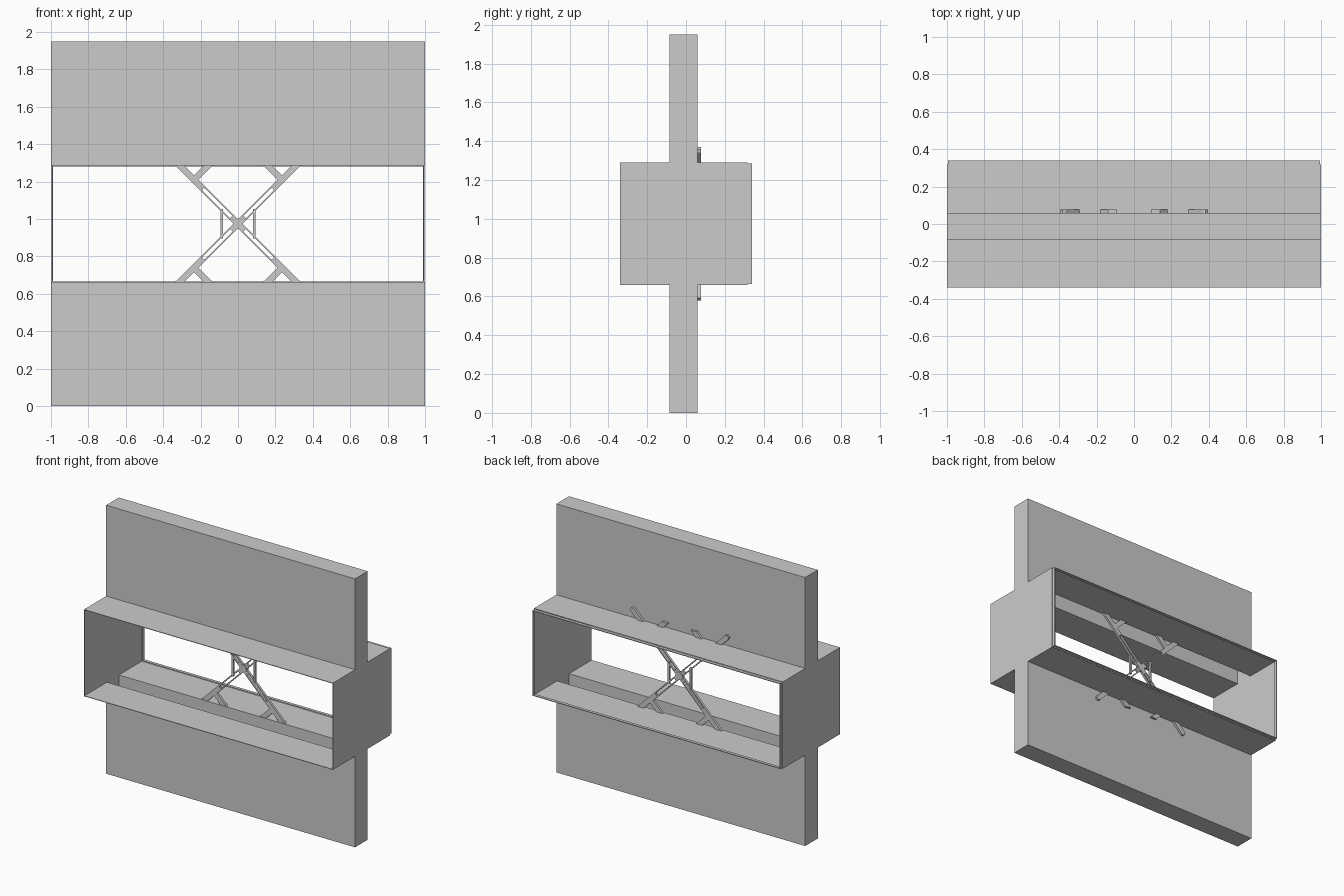
import bpy, bmesh, math
from mathutils import Matrix, Vector

if "Cube" in bpy.data.objects:
    bpy.data.objects.remove(bpy.data.objects["Cube"])

CZ = 0.975          # height of the brace hub
Y0, Y1 = 0.06, 0.077  # brace depth range


def make_object(name, bm):
    mesh = bpy.data.meshes.new(name)
    bm.to_mesh(mesh)
    bm.free()
    ob = bpy.data.objects.new(name, mesh)
    bpy.context.collection.objects.link(ob)
    return ob


def solid_profile(name, pts, direction, drop=None):
    """Extrude a closed outline; optionally drop the faces that drop() selects."""
    bm = bmesh.new()
    face = bm.faces.new([bm.verts.new(p) for p in pts])
    res = bmesh.ops.extrude_face_region(bm, geom=[face], use_keep_orig=True)
    verts = [g for g in res["geom"] if isinstance(g, bmesh.types.BMVert)]
    bmesh.ops.translate(bm, verts=verts, vec=Vector(direction))
    bmesh.ops.recalc_face_normals(bm, faces=bm.faces)
    if drop:
        gone = [f for f in bm.faces if drop(f.calc_center_median())]
        bmesh.ops.delete(bm, geom=gone, context="FACES")
    return make_object(name, bm)


def box(name, lo, hi):
    (x0, y0, z0), (x1, y1, z1) = lo, hi
    pts = [(x0, y0, z0), (x1, y0, z0), (x1, y0, z1), (x0, y0, z1)]
    return solid_profile(name, pts, (0, y1 - y0, 0))


# Hollow wall shell: plus-shaped section, open at the front and back of the box
FRONT, BACK = -0.34, 0.318
outline = [(-0.085, 0), (0.06, 0), (0.06, 0.66), (BACK, 0.66), (BACK, 1.29),
           (0.06, 1.29), (0.06, 1.95), (-0.085, 1.95), (-0.085, 1.29),
           (FRONT, 1.29), (FRONT, 0.66), (-0.085, 0.66)]
shell = solid_profile("wall_shell", [(-1, y, z) for y, z in outline], (2, 0, 0),
                      lambda c: abs(c.x) < 0.5 and (c.y < FRONT + 0.01 or c.y > BACK - 0.01))
mod = shell.modifiers.new("thickness", "SOLIDIFY")
mod.thickness = 0.004
mod.offset = -1
mod.use_even_offset = True

# Slightly inset rim around the rear opening
XO, ZB, ZT, T = 0.995, 0.665, 1.285, 0.005
box("rear_rim_bottom", (-XO, BACK, ZB), (XO, 0.34, ZB + T))
box("rear_rim_top", (-XO, BACK, ZT - T), (XO, 0.34, ZT))
for s, side in ((-1, "left"), (1, "right")):
    xa, xb = sorted((s * XO, s * (XO - T)))
    box("rear_rim_" + side, (xa, BACK, ZB + T), (xb, 0.34, ZT - T))


# Cross brace: each arm is drawn along +u, v across it, then turned into place
def arm_part(name, pts, sx, sz):
    c = math.sqrt(0.5)
    world = [(sx * (u - v) * c, Y0, CZ + sz * (u + v) * c) for u, v in pts]
    return solid_profile(name, world, (0, Y1 - Y0, 0))


W, RAIL = 0.0175, 0.008
for sx in (-1, 1):
    for sz in (-1, 1):
        tag = ("right" if sx > 0 else "left") + ("_upper" if sz > 0 else "_lower")
        # Twin rails with the slot between them
        for s in (-1, 1):
            arm_part("arm_rail_" + tag, [(0, s * W), (0.265, s * W),
                     (0.265, s * (W - RAIL)), (0, s * (W - RAIL))], sx, sz)
        arm_part("slot_inner_end_" + tag, [(0, -W), (0.05, -W), (0.05, W), (0, W)], sx, sz)
        # Solid outer arm, rounded slot end and level cut tip
        arm_part("arm_tip_" + tag, [(0.258, -W), (0.535, -W), (0.55, -0.008),
                 (0.55, 0.008), (0.535, W), (0.258, W), (0.258, W - RAIL),
                 (0.265, 0.004), (0.265, -0.004), (0.258, -W + RAIL)], sx, sz)
        # Side branch at a right angle
        arm_part("branch_" + tag, [(0.315, W), (0.35, W), (0.35, 0.155),
                 (0.315, 0.185)], sx, sz)
    # Upright tie between the upper and lower arm
    xa, xb = sorted((sx * 0.08, sx * 0.094))
    box("brace_tie", (xa, Y0 + 0.001, CZ - 0.08), (xb, Y1 - 0.001, CZ + 0.08))

# Round hub in the middle
bm = bmesh.new()
bmesh.ops.create_cone(bm, cap_ends=True, segments=16, radius1=0.028, radius2=0.028,
                      depth=Y1 - Y0 + 0.008,
                      matrix=Matrix.Translation((0, (Y0 + Y1) / 2, CZ))
                      @ Matrix.Rotation(math.pi / 2, 4, "X"))
make_object("brace_hub", bm)
